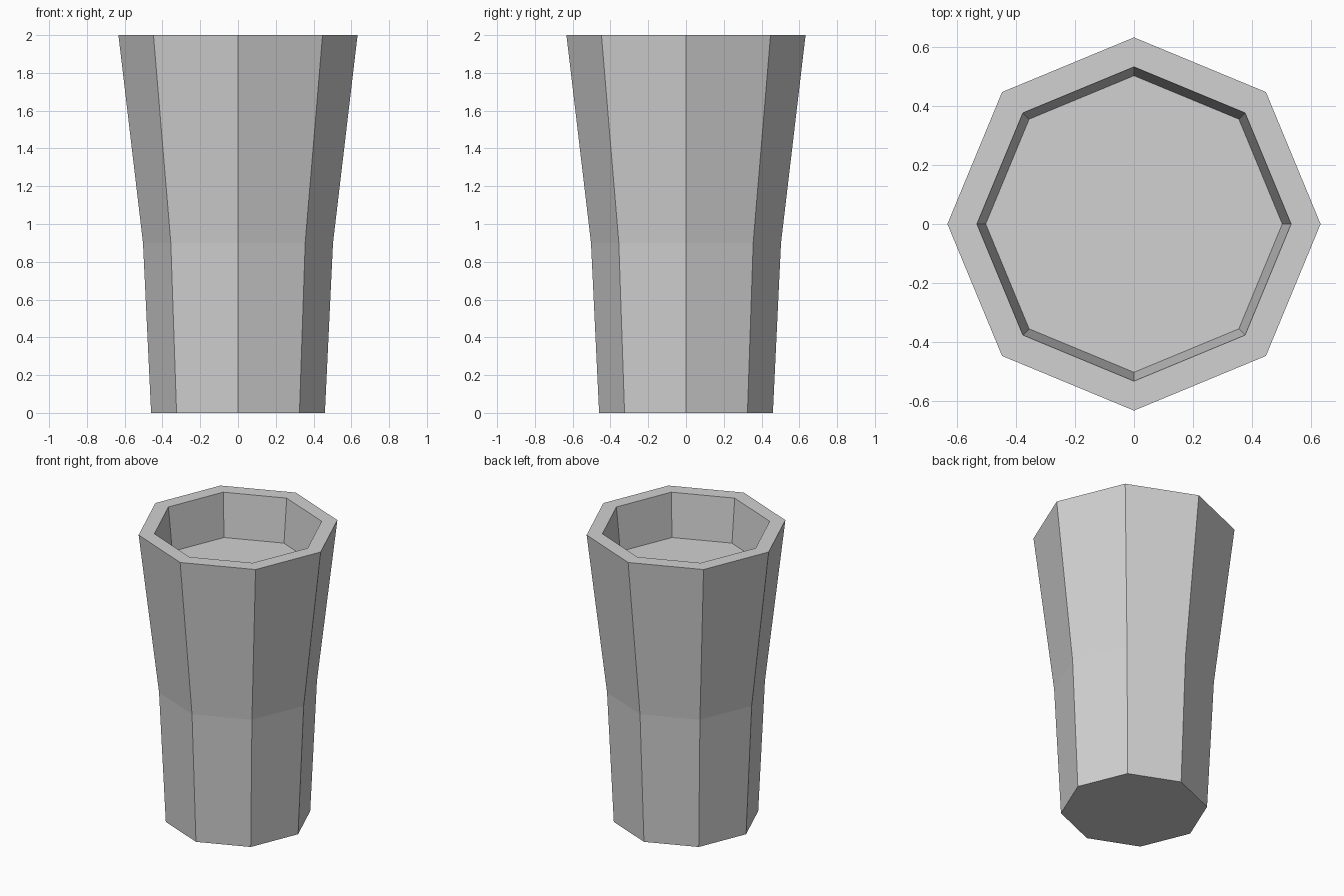
import bpy
import bmesh
from math import cos, sin, tau

SIDES = 8

if "Cube" in bpy.data.objects:
    bpy.data.objects.remove(bpy.data.objects["Cube"], do_unlink=True)

# Plain grey used for the whole cup
grey = bpy.data.materials.new("light_grey")
grey.use_nodes = True
colour = (0.64, 0.64, 0.64, 1)
grey.diffuse_color = colour
grey.node_tree.nodes["Principled BSDF"].inputs["Base Color"].default_value = colour


def lathe(name, profile, material):
    """Spin a (radius, height) profile into a closed, flat-sided solid."""
    bm = bmesh.new()
    rings = [[bm.verts.new((r * cos(tau * i / SIDES), r * sin(tau * i / SIDES), z))
              for i in range(SIDES)] for r, z in profile]
    for low, high in zip(rings, rings[1:]):
        for i in range(SIDES):
            j = (i + 1) % SIDES
            bm.faces.new((low[i], low[j], high[j], high[i]))
    bm.faces.new(reversed(rings[0]))
    bm.faces.new(rings[-1])
    bmesh.ops.recalc_face_normals(bm, faces=bm.faces)
    mesh = bpy.data.meshes.new(name)
    bm.to_mesh(mesh)
    bm.free()
    mesh.materials.append(material)
    obj = bpy.data.objects.new(name, mesh)
    bpy.context.collection.objects.link(obj)
    return obj


# Base, waist, outer rim, inner rim, recessed floor
lathe("cup", [(0.46, 0), (0.503, 0.9), (0.633, 2), (0.533, 2), (0.503, 1.7)], grey)
